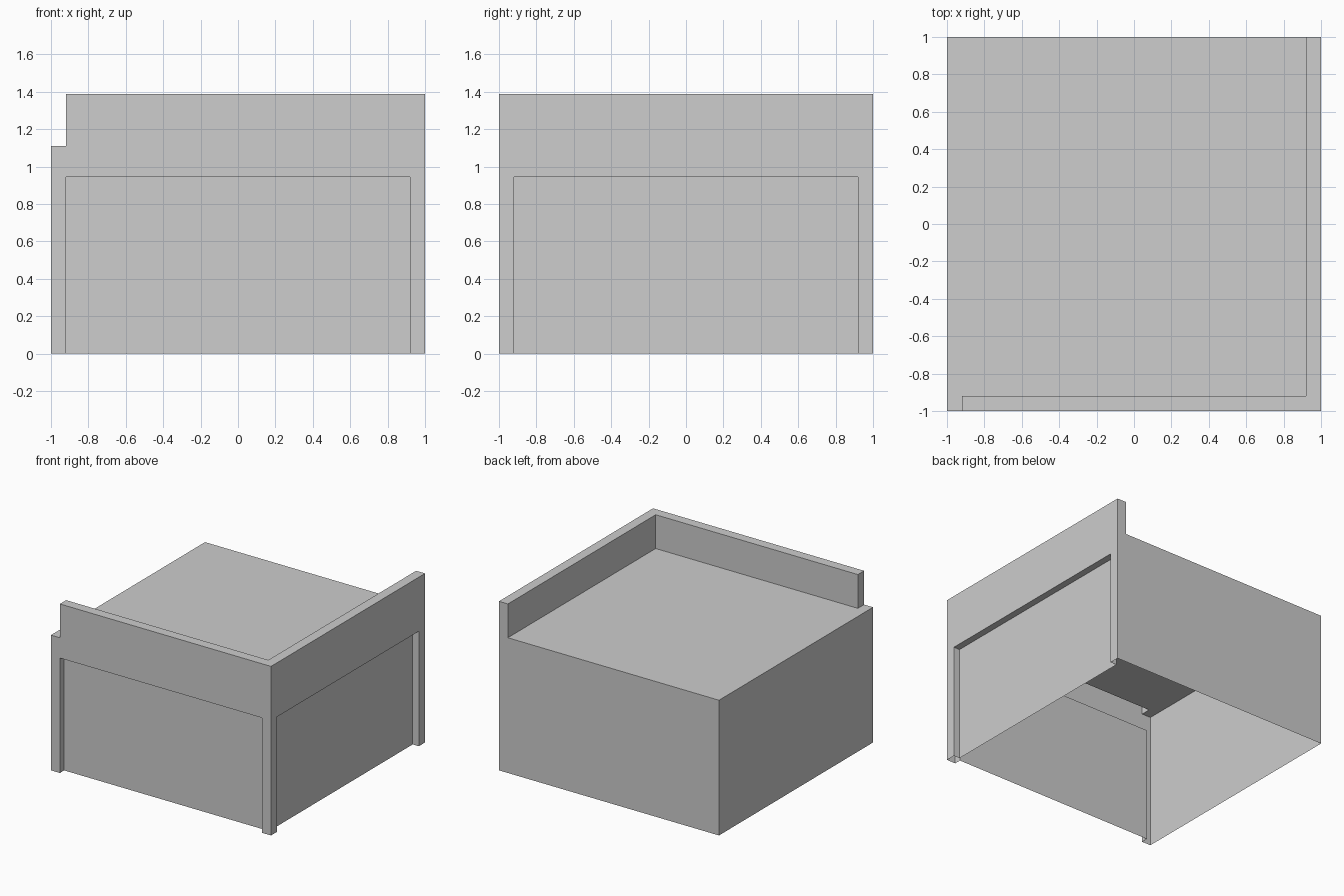
import bpy
import bmesh
from mathutils import Vector

if "Cube" in bpy.data.objects:
    bpy.data.objects.remove(bpy.data.objects["Cube"])

U = 1 / 18            # building module
EDGE = 0.919          # inner line of posts and parapet
ROOF = 20 * U         # roof height
LINTEL = 17 * U       # top of the recessed panels
PARAPET = 5 * U       # parapet height above the roof
RECESS = U            # depth of the recessed panels


def cut(bm, point, normal):
    bmesh.ops.bisect_plane(bm, geom=bm.verts[:] + bm.edges[:] + bm.faces[:],
                           plane_co=point, plane_no=normal)


def push(bm, rule, offset):
    """Move the faces whose centre meets the rule, adding walls around them."""
    faces = [f for f in bm.faces if rule(f.calc_center_median(), f.normal)]
    new = bmesh.ops.extrude_face_region(bm, geom=faces)["geom"]
    verts = [v for v in new if isinstance(v, bmesh.types.BMVert)]
    bmesh.ops.translate(bm, verts=verts, vec=Vector(offset))
    left_over = [f for f in faces if f.is_valid]
    bmesh.ops.delete(bm, geom=left_over, context="FACES")
    bm.normal_update()


# Main block, divided along the post, parapet and lintel lines
bm = bmesh.new()
bmesh.ops.create_cube(bm, size=2)
for v in bm.verts:
    v.co.z = ROOF if v.co.z > 0 else 0
for s in (-EDGE, EDGE):
    cut(bm, (s, 0, 0), (1, 0, 0))
    cut(bm, (0, s, 0), (0, 1, 0))
cut(bm, (0, 0, LINTEL), (0, 0, 1))
bm.normal_update()

# Recessed panels on the front and the +x side
push(bm, lambda c, n: n.y < -0.9 and c.y < -0.99 and abs(c.x) < EDGE and c.z < LINTEL,
     (0, RECESS, 0))
push(bm, lambda c, n: n.x > 0.9 and c.x > 0.99 and abs(c.y) < EDGE and c.z < LINTEL,
     (-RECESS, 0, 0))

# Hollow parapet along the front and the +x side
push(bm, lambda c, n: n.z > 0.9 and c.z > ROOF - 0.01
     and (c.x > EDGE or (c.y < -EDGE and c.x > -EDGE)),
     (0, 0, PARAPET))

# Open underside, then merge the flat faces
floor = [f for f in bm.faces if all(abs(v.co.z) < 1e-4 for v in f.verts)]
bmesh.ops.delete(bm, geom=floor, context="FACES")
bmesh.ops.recalc_face_normals(bm, faces=bm.faces[:])
bmesh.ops.dissolve_limit(bm, angle_limit=0.01, verts=bm.verts[:], edges=bm.edges[:])

mesh = bpy.data.meshes.new("building_shell")
bm.to_mesh(mesh)
bm.free()
shell = bpy.data.objects.new("building_shell", mesh)
bpy.context.collection.objects.link(shell)

# Plain grey finish
grey = bpy.data.materials.new("plain_grey")
grey.use_nodes = True
colour = (0.61, 0.61, 0.61, 1)
grey.diffuse_color = colour
grey.node_tree.nodes["Principled BSDF"].inputs["Base Color"].default_value = colour
mesh.materials.append(grey)
